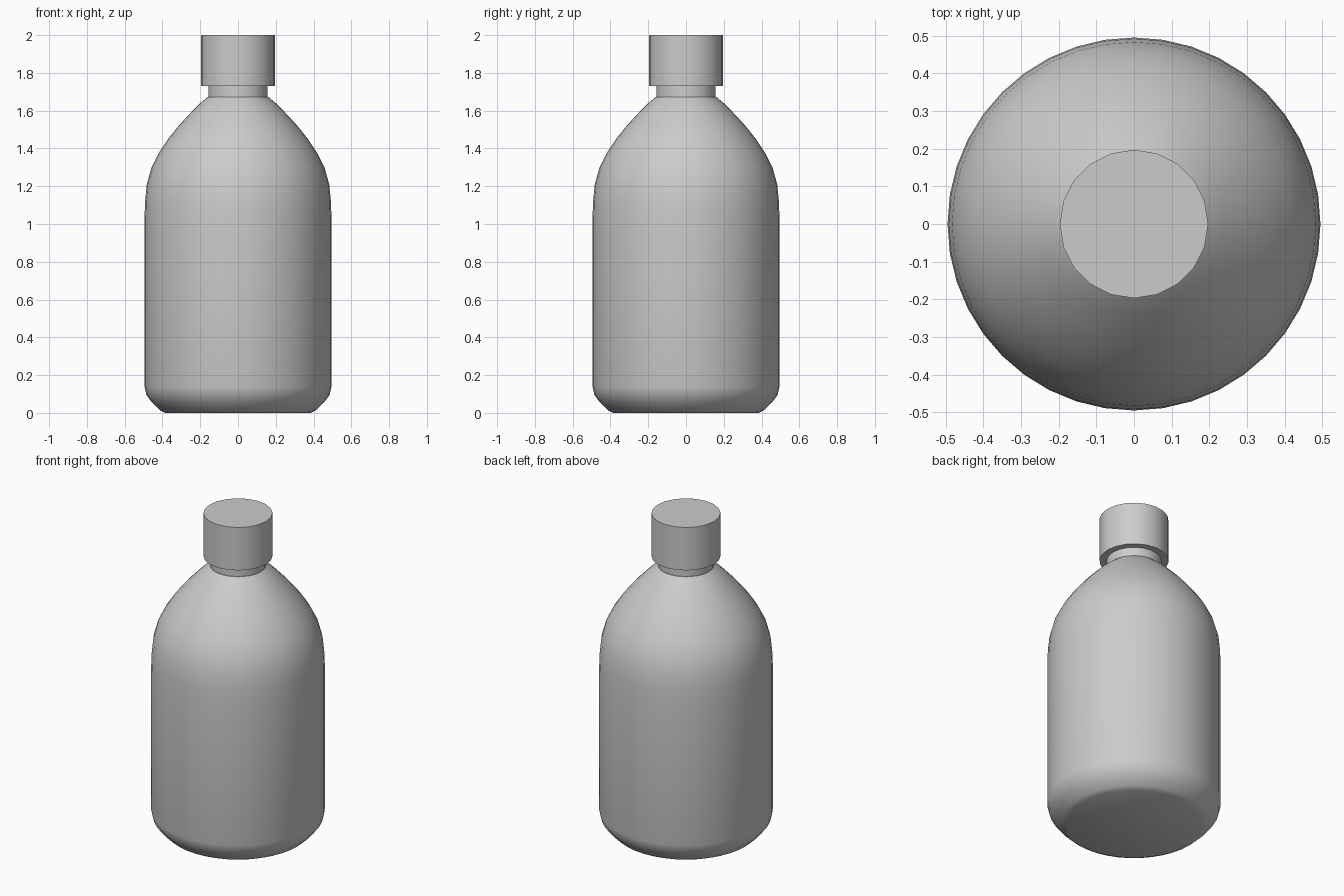
import bpy
import bmesh
import math

if "Cube" in bpy.data.objects:
    bpy.data.objects.remove(bpy.data.objects["Cube"])

grey = bpy.data.materials.new("light grey")
grey.use_nodes = True
colour = (0.6, 0.6, 0.6, 1)
grey.diffuse_color = colour
grey.node_tree.nodes["Principled BSDF"].inputs["Base Color"].default_value = colour


def lathe(name, profile, sides):
    """Spin a (radius, height) profile around z and close both ends."""
    bm = bmesh.new()
    rings = []
    for r, z in profile:
        rings.append([bm.verts.new((r * math.cos(math.tau * i / sides),
                                    r * math.sin(math.tau * i / sides), z))
                      for i in range(sides)])
    for low, high in zip(rings, rings[1:]):
        for i in range(sides):
            j = (i + 1) % sides
            bm.faces.new((low[i], low[j], high[j], high[i]))
    bm.faces.new(rings[0][::-1])
    bm.faces.new(rings[-1])
    mesh = bpy.data.meshes.new(name)
    bm.to_mesh(mesh)
    bm.free()
    obj = bpy.data.objects.new(name, mesh)
    bpy.context.collection.objects.link(obj)
    mesh.materials.append(grey)
    bpy.ops.object.select_all(action="DESELECT")
    obj.select_set(True)
    bpy.context.view_layer.objects.active = obj
    bpy.ops.object.shade_smooth_by_angle(angle=math.radians(35))
    return obj


# Body: rounded foot, straight wall, domed shoulder
lathe("bottle_body", [
    (0.385, 0), (0.415, 0.015), (0.455, 0.055), (0.485, 0.095), (0.495, 0.14),
    (0.495, 1.03), (0.492, 1.12), (0.483, 1.21), (0.458, 1.3), (0.42, 1.375),
    (0.37, 1.45), (0.31, 1.525), (0.24, 1.6), (0.2, 1.64), (0.16, 1.673)], 40)

# Neck and screw cap
lathe("bottle_neck", [(0.157, 1.66), (0.157, 1.74)], 20)
lathe("bottle_cap", [(0.197, 1.73), (0.197, 2)], 20)
